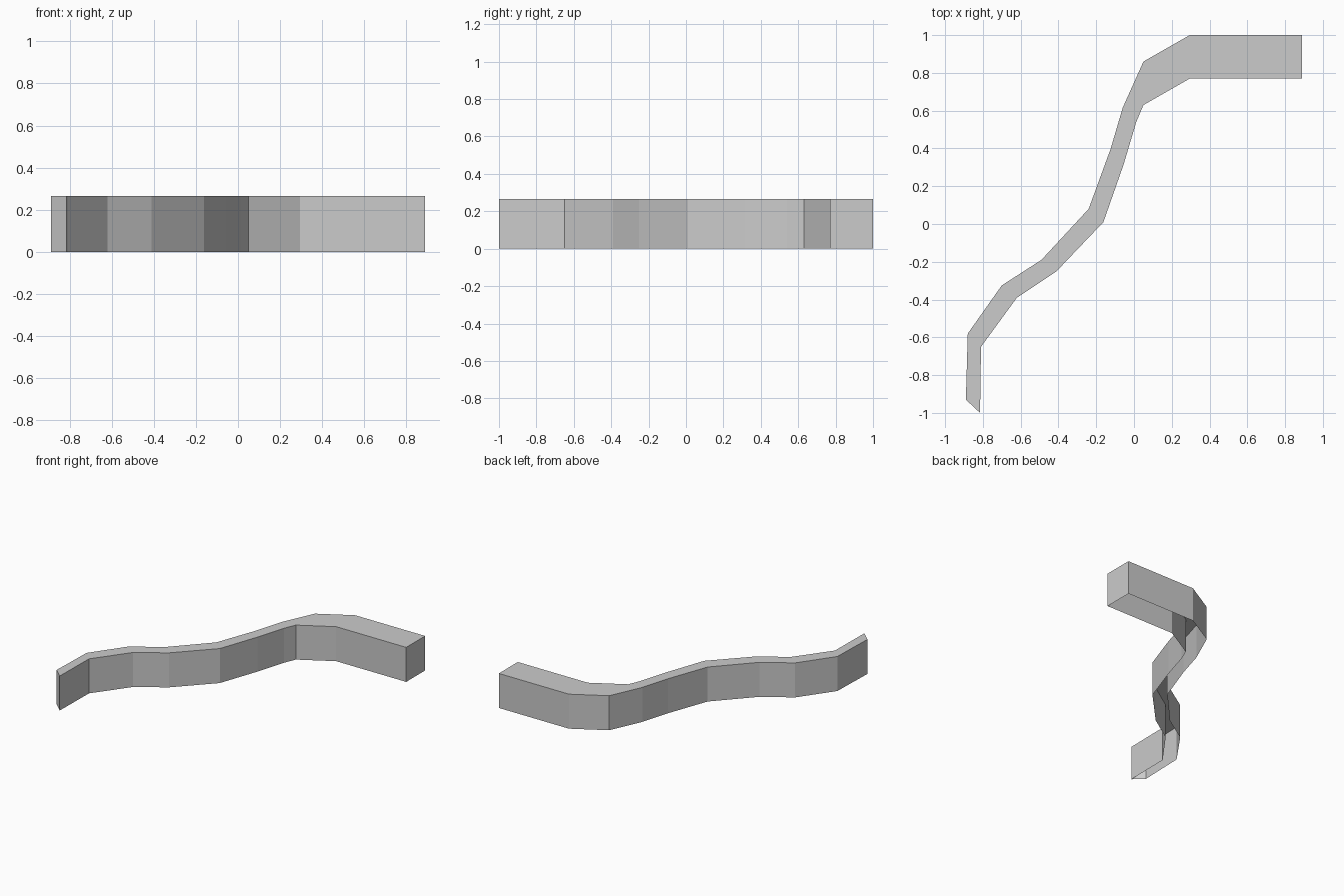
import bpy
import bmesh

cube = bpy.data.objects.get("Cube")
if cube:
    bpy.data.objects.remove(cube, do_unlink=True)

HEIGHT = 0.265

# Plan of the winding wall, from the front end to the back end
outer_path = [(-0.89, -0.93), (-0.88, -0.58), (-0.70, -0.325), (-0.49, -0.19),
              (-0.24, 0.08), (-0.124, 0.397), (-0.06, 0.615), (0.05, 0.86),
              (0.295, 1.0), (0.89, 1.0)]
inner_path = [(-0.815, -1.0), (-0.81, -0.65), (-0.62, -0.39), (-0.41, -0.25),
              (-0.162, 0.01), (-0.055, 0.315), (0.012, 0.54), (0.05, 0.63),
              (0.295, 0.77), (0.89, 0.77)]

# Plain grey
grey = bpy.data.materials.new("plain_grey")
grey.use_nodes = True
colour = (0.6, 0.6, 0.6, 1.0)
grey.diffuse_color = colour
grey.node_tree.nodes["Principled BSDF"].inputs["Base Color"].default_value = colour

bm = bmesh.new()


def column(point):
    """Bottom and top vertex above one plan point."""
    return [bm.verts.new((*point, z)) for z in (0, HEIGHT)]


outer = [column(p) for p in outer_path]
inner = [column(p) for p in inner_path]

# Top surface, one quad per bend
for i in range(len(outer) - 1):
    bm.faces.new((inner[i][1], inner[i + 1][1], outer[i + 1][1], outer[i][1]))

# Side walls and both end caps; the underside is open
loop = inner + outer[::-1]
for a, b in zip(loop, loop[1:] + loop[:1]):
    bm.faces.new((a[0], b[0], b[1], a[1]))

mesh = bpy.data.meshes.new("winding_wall")
bm.to_mesh(mesh)
bm.free()
mesh.materials.append(grey)
wall = bpy.data.objects.new("winding_wall", mesh)
bpy.context.collection.objects.link(wall)
